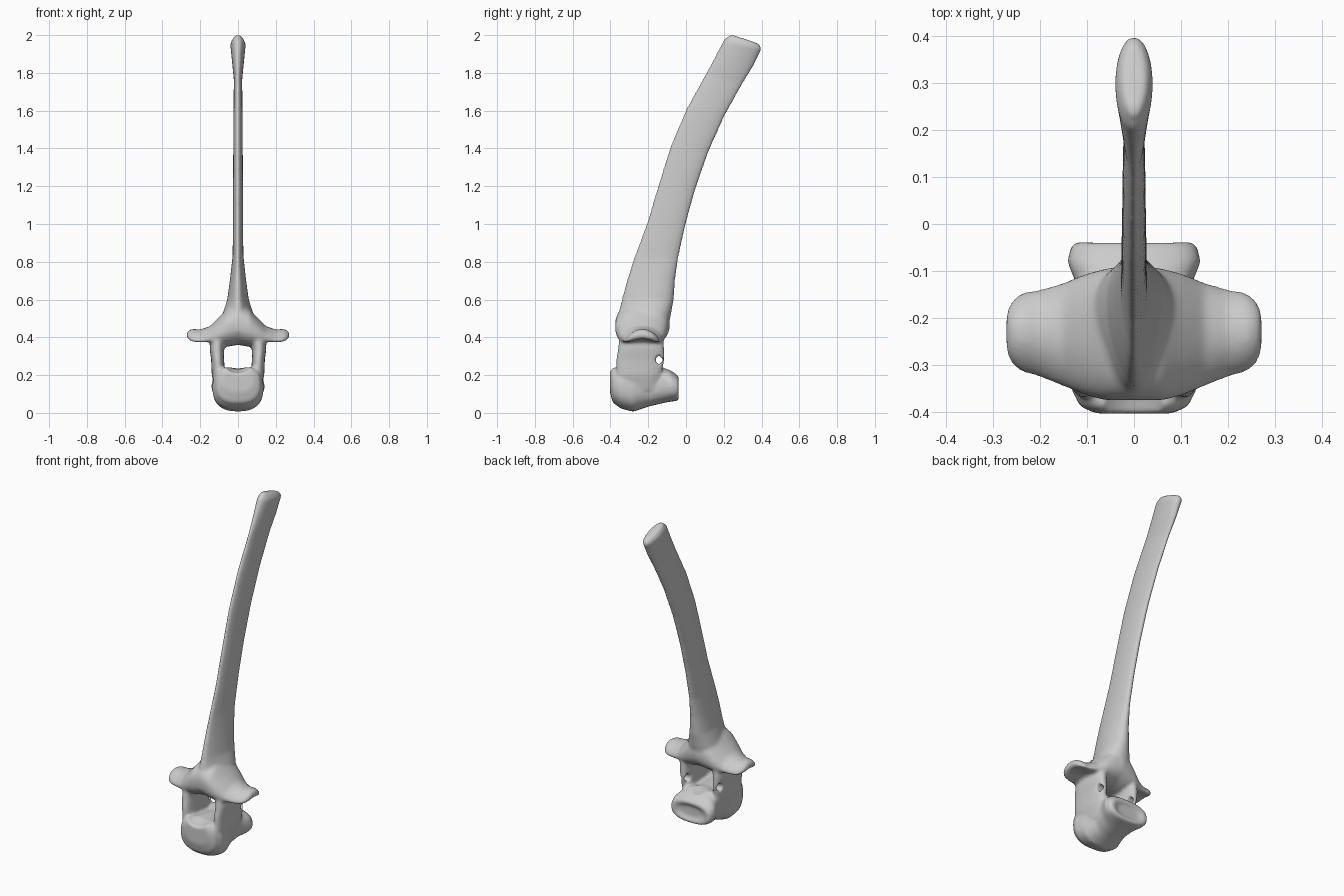
import bpy, bmesh
from math import sin, cos, pi
from mathutils import Vector

if "Cube" in bpy.data.objects:
    bpy.data.objects.remove(bpy.data.objects["Cube"])

SIDES = 40


def power(v, p):
    return abs(v) ** p * (1 if v >= 0 else -1)


def ring(center, u, v, p=1.0, skew=0.0, bend=0.0):
    """Rounded section spanned by u and v; skew narrows its +u end, bend droops both u ends."""
    pts = []
    for i in range(SIDES):
        c, s = cos(2 * pi * i / SIDES), sin(2 * pi * i / SIDES)
        a, b = power(c, p), power(s, p) * (1 - skew * c)
        pts.append(Vector(center) + Vector(u) * a + Vector(v) * b - Vector((0, 0, bend * a * a)))
    return pts


def loft(bm, rings):
    """Skin the rings and cap both ends."""
    rows = [[bm.verts.new(p) for p in r] for r in rings]
    for low, high in zip(rows, rows[1:]):
        for i in range(SIDES):
            j = (i + 1) % SIDES
            bm.faces.new((low[i], low[j], high[j], high[i]))
    bm.faces.new(rows[0][::-1])
    bm.faces.new(rows[-1])


def make_object(name, bm):
    bmesh.ops.recalc_face_normals(bm, faces=bm.faces)
    mesh = bpy.data.meshes.new(name)
    bm.to_mesh(mesh)
    bm.free()
    obj = bpy.data.objects.new(name, mesh)
    bpy.context.scene.collection.objects.link(obj)
    return obj


bm = bmesh.new()

# Long spinous process: front y, front z, back y, back z, half width
spine = [(-.375, .43, -.1, .43, .10), (-.36, .52, -.08, .52, .08),
         (-.34, .6, -.065, .6, .055), (-.315, .7, -.058, .7, .042),
         (-.27, .84, -.04, .82, .028), (-.21, 1.0, 0, 1.0, .026),
         (-.15, 1.2, .05, 1.18, .026), (-.085, 1.41, .12, 1.38, .025),
         (0, 1.61, .205, 1.57, .024), (.1, 1.79, .3, 1.74, .022),
         (.155, 1.89, .36, 1.84, .032), (.2, 1.975, .402, 1.93, .041),
         (.235, 2.004, .385, 1.955, .026)]
rings = []
for yf, zf, yb, zb, w in spine:
    mid = (0, (yf + yb) / 2, (zf + zb) / 2)
    half = (0, (yf - yb) / 2, (zf - zb) / 2)
    rings.append(ring(mid, half, (w, 0, 0), skew=max(0, .4 * (1 - zf / 2))))
loft(bm, rings)

# Arch roof running out into the side wings: x, y, z, half depth, half height, droop
wing = [(0, -.23, .47, .145, .11, 0), (.06, -.235, .45, .14, .1, 0),
        (.1, -.235, .432, .13, .075, .01), (.15, -.235, .418, .11, .04, .025),
        (.2, -.232, .415, .094, .027, .035), (.24, -.23, .418, .085, .027, .035),
        (.262, -.23, .415, .066, .022, .022), (.272, -.23, .412, .04, .01, .005)]
stations = [(-x, *r) for x, *r in wing[:0:-1]] + wing
loft(bm, [ring((x, y, z), (0, ry, 0), (0, 0, rz), .85, bend=b)
          for x, y, z, ry, rz, b in stations])

# Pedicle walls: x, z, y, half depth, half thickness
wall = [(.09, .12, -.25, .1, .03), (.103, .2, -.25, .12, .036),
        (.108, .28, -.242, .128, .034), (.112, .34, -.238, .122, .038),
        (.105, .43, -.235, .115, .04)]
for side in (-1, 1):
    loft(bm, [ring((side * x, y, z), (0, ry, 0), (rx, 0, 0), .8)
              for x, z, y, ry, rx in wall])

# Vertebral body: y, z, half width, half height
body = [(-.403, .17, .08, .06), (-.388, .155, .115, .1), (-.345, .135, .136, .112),
        (-.28, .122, .132, .116), (-.2, .133, .11, .1), (-.13, .15, .122, .1),
        (-.08, .142, .142, .082), (-.045, .132, .134, .068), (-.036, .13, .115, .055),
        (-.052, .132, .07, .03)]
loft(bm, [ring((0, y, z), (rx, 0, 0), (0, 0, rz), .8) for y, z, rx, rz in body])
bone = make_object("vertebra", bm)

# Cutter: flared canal, and a small opening through both walls
bm = bmesh.new()
canal = [(-.48, .298, .105, .105), (-.38, .297, .088, .083), (-.33, .293, .074, .062),
         (-.24, .293, .071, .057), (-.16, .297, .077, .062), (-.1, .31, .09, .085),
         (0, .33, .11, .11)]
loft(bm, [ring((0, y, z), (rx, 0, 0), (0, 0, rz)) for y, z, rx, rz in canal])
canal_cutter = make_object("canal_cutter", bm)
bm = bmesh.new()
loft(bm, [ring((x, -.143, .28), (0, .018, 0), (0, 0, .022)) for x in (-.3, .3)])
side_cutter = make_object("side_opening_cutter", bm)

# Fuse the parts, cut the openings, then soften the joins
fuse = bone.modifiers.new("fuse", 'REMESH')
fuse.mode, fuse.voxel_size = 'VOXEL', .008
for cutter in (canal_cutter, side_cutter):
    cutter.hide_render = True
    cut = bone.modifiers.new("cut", 'BOOLEAN')
    cut.operation, cut.object, cut.solver = 'DIFFERENCE', cutter, 'EXACT'
even = bone.modifiers.new("even", 'REMESH')
even.mode, even.voxel_size = 'VOXEL', .007
soft = bone.modifiers.new("soft", 'SMOOTH')
soft.factor, soft.iterations = .5, 8

# Bake the result and drop the cutters
depsgraph = bpy.context.evaluated_depsgraph_get()
baked = bpy.data.meshes.new_from_object(bone.evaluated_get(depsgraph))
bone.modifiers.clear()
bone.data = baked
for cutter in (canal_cutter, side_cutter):
    bpy.data.objects.remove(cutter)

# Plain grey bone
grey = bpy.data.materials.new("bone_grey")
grey.use_nodes = True
colour = (.6, .6, .6, 1)
grey.diffuse_color = colour
grey.node_tree.nodes["Principled BSDF"].inputs["Base Color"].default_value = colour
baked.materials.clear()
baked.materials.append(grey)
baked.polygons.foreach_set("material_index", [0] * len(baked.polygons))
baked.polygons.foreach_set("use_smooth", [True] * len(baked.polygons))
baked.update()
